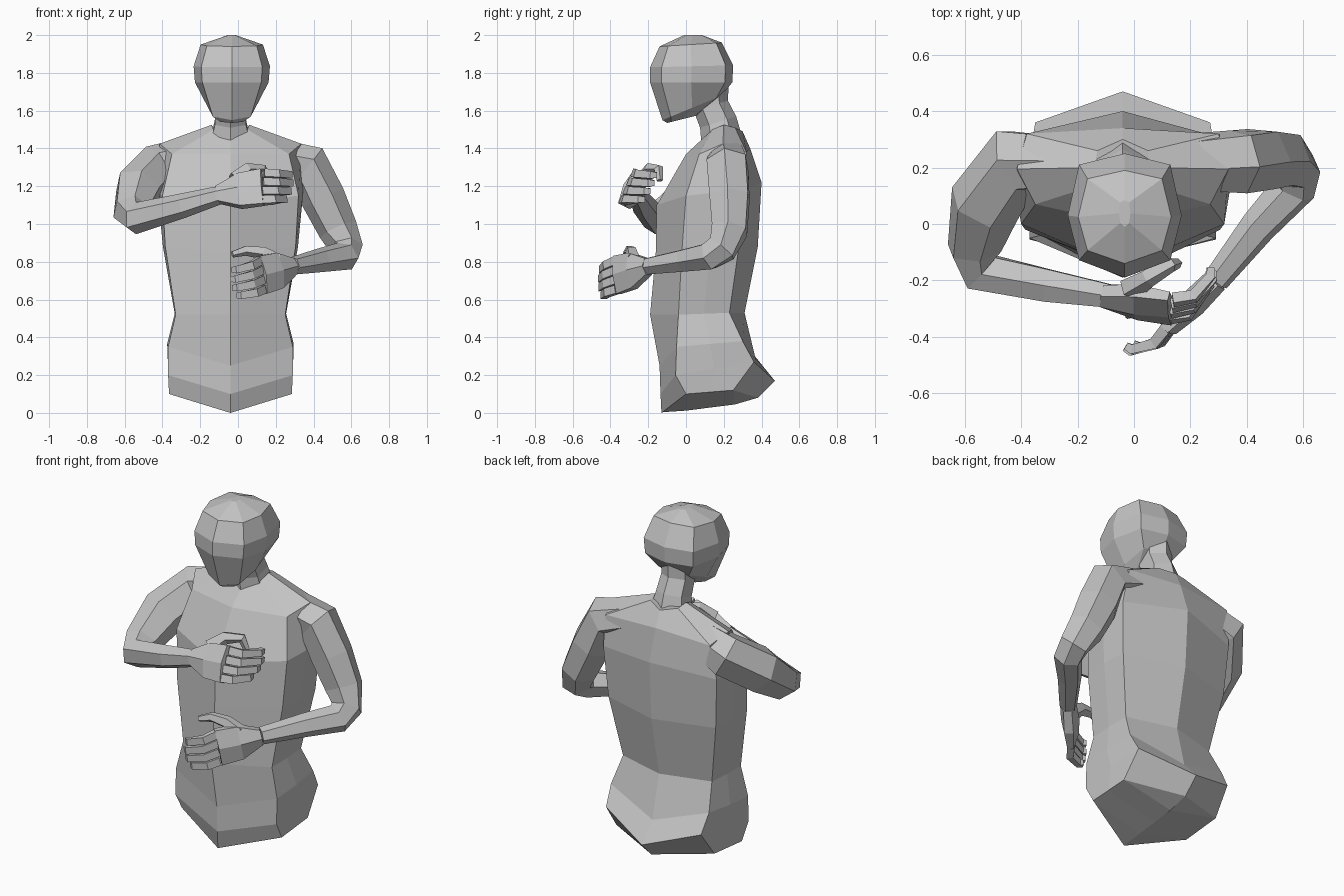
import bpy, bmesh, math
from mathutils import Vector

cube = bpy.data.objects.get("Cube")
if cube:
    bpy.data.objects.remove(cube)

GREY = (0.55, 0.55, 0.55, 1)
mat = bpy.data.materials.new("matte grey")
mat.use_nodes = True
mat.diffuse_color = GREY
mat.node_tree.nodes["Principled BSDF"].inputs["Base Color"].default_value = GREY

MID = -0.04  # centre line of the body


def loft(name, rings):
    """Skin a list of equal-length closed rings and cap both ends."""
    bm = bmesh.new()
    loops = [[bm.verts.new(p) for p in ring] for ring in rings]
    n = len(loops[0])
    for a, b in zip(loops, loops[1:]):
        for i in range(n):
            j = (i + 1) % n
            bm.faces.new((a[i], a[j], b[j], b[i]))
    bm.faces.new(loops[0])
    bm.faces.new(loops[-1])
    bmesh.ops.recalc_face_normals(bm, faces=bm.faces)
    mesh = bpy.data.meshes.new(name)
    bm.to_mesh(mesh)
    bm.free()
    mesh.materials.append(mat)
    obj = bpy.data.objects.new(name, mesh)
    bpy.context.collection.objects.link(obj)
    return obj


def mirrored(half, mid=MID):
    """Close a half ring running from the front centre to the back centre."""
    left = [(mid + x, y, z) for x, y, z in half]
    right = [(mid - x, y, z) for x, y, z in half[-2:0:-1]]
    return left + right


def tube(name, path, radii, ref, sides=6):
    """Tube along a path; radii are (along ref, across ref)."""
    pts = [Vector(p) for p in path]
    ref = Vector(ref)
    rings = []
    for i, p in enumerate(pts):
        t = Vector()
        if i > 0:
            t += (p - pts[i - 1]).normalized()
        if i < len(pts) - 1:
            t += (pts[i + 1] - p).normalized()
        t.normalize()
        u = (ref - t * t.dot(ref)).normalized()
        v = t.cross(u)
        ru, rv = radii[i]
        angles = [math.tau * (k + 0.5) / sides for k in range(sides)]
        rings.append([p + u * ru * math.cos(a) + v * rv * math.sin(a) for a in angles])
    return loft(name, rings)


# Torso: front centre (y, z), front side, back side, back centre (y, z), side bulge, lift
# The first row is the keel along the underside.
torso = [
    ((-.12, .004), (.004, 0, .012), (.004, .26, .045), (.37, .078), 0, 0),
    ((-.13, 0), (.325, 0, .1), (.32, .25, .12), (.38, .08), 0, 0),
    ((-.135, .1), (.33, -.055, .2), (.31, .36, .27), (.47, .17), .01, 0),
    ((-.14, .25), (.33, -.05, .35), (.32, .3, .38), (.37, .28), .01, 0),
    ((-.19, .52), (.29, -.04, .52), (.29, .23, .53), (.31, .53), .005, 0),
    ((-.16, .85), (.345, -.02, .88), (.35, .28, .88), (.38, .88), .01, 0),
    ((-.155, 1.1), (.36, .0, 1.15), (.37, .3, 1.18), (.4, 1.22), .02, 0),
    ((0, 1.37), (.31, .07, 1.37), (.34, .32, 1.38), (.34, 1.4), .05, .05),
    ((.12, 1.48), (.09, .14, 1.5), (.09, .26, 1.51), (.3, 1.49), .01, .02),
]
rings = []
for fc, fs, bs, bc, bulge, lift in torso:
    side = (Vector(fs) + Vector(bs)) / 2 + Vector((bulge, 0, lift))
    rings.append(mirrored([(0, *fc), fs, side, bs, (0, *bc)]))
loft("torso", rings)

# Neck leaning forward
tube("neck", [(MID, .19, 1.44), (MID, .17, 1.54), (MID, .13, 1.63), (MID, .125, 1.72)],
     [(.12, .11), (.095, .1), (.09, .095), (.09, .1)], (1, 0, 0))

# Head: front y, front z, back y, back z, half width; the last row is the crown ridge
head = [
    (-.1, 1.535, .06, 1.575, .075),
    (-.125, 1.55, .19, 1.68, .125),
    (-.19, 1.75, .245, 1.75, .195),
    (-.19, 1.83, .25, 1.84, .202),
    (-.14, 1.94, .19, 1.96, .165),
    (-.01, 2.0, .085, 2.0, .02),
]
rings = []
for yf, zf, yb, zb, w in head:
    half = []
    for width, t in ((0, 0), (.8, .14), (1, .5), (.8, .91), (0, 1)):
        half.append((w * width, yf + (yb - yf) * t, zf + (zb - zf) * t))
    rings.append(mirrored(half, -.033))
loft("head", rings)


def arm(side, path, radii):
    """Shoulder, upper arm and forearm in one bent tube."""
    upper = Vector(path[3]) - Vector(path[1])
    lower = Vector(path[-1]) - Vector(path[3])
    tube(side + "_arm", path, [(r, r) for r in radii], upper.cross(lower))


def hand(side, wrist, knuckle, tip, spread, curl, thumb):
    """Flat palm, four curled fingers and a thumb."""
    wrist, knuckle, tip = Vector(wrist), Vector(knuckle), Vector(tip)
    spread, curl = Vector(spread), Vector(curl)
    middle = wrist.lerp(knuckle, .5)
    tube(side + "_palm", [wrist, middle, knuckle],
         [(.05, .045), (.11, .05), (.118, .035)], spread)
    for i, name in enumerate(("little", "ring", "middle", "index")):
        off = spread * (i - 1.5) * .049
        reach = (.84, .97, 1, .93)[i]
        end = knuckle.lerp(tip, reach)
        bend = knuckle.lerp(end, .55) - curl * .035
        path = [knuckle + off * 1.05, bend + off, end + off * .95, end + curl * .03 + off * .95]
        tube(f"{side}_{name}_finger", path,
             [(.031, .028), (.03, .027), (.027, .024), (.02, .018)], spread, 4)
    tube(side + "_thumb", thumb,
         [(.055, .045), (.037, .035), (.028, .026), (.018, .018)], spread, 5)


# Right arm, folded high across the chest
arm("right", [(-.24, .22, 1.365), (-.42, .225, 1.3), (-.53, .07, 1.185), (-.565, -.085, 1.065),
              (-.54, -.17, 1.03), (-.3, -.22, 1.095), (-.09, -.255, 1.155)],
    [.1, .128, .13, .1, .085, .066, .048])
hand("right", (-.11, -.255, 1.155), (.13, -.3, 1.195), (.275, -.205, 1.195),
     (.1, .4, .92), (0, 1, 0),
     [(-.01, -.23, 1.23), (.05, -.19, 1.29), (.13, -.145, 1.29), (.155, -.14, 1.23)])

# Left arm, folded low across the belly
arm("left", [(.16, .22, 1.365), (.37, .22, 1.31), (.45, .23, 1.14), (.53, .23, .97),
             (.575, .19, .87), (.565, .125, .83), (.44, -.01, .808), (.29, -.2, .778)],
    [.1, .12, .118, .105, .088, .08, .065, .048])
hand("left", (.29, -.2, .775), (.125, -.365, .73), (-.01, -.45, .685),
     (-.1, 0, 1), (-.7, .4, 0),
     [(.2, -.28, .8), (.13, -.29, .85), (.04, -.3, .86), (-.03, -.32, .84)])
